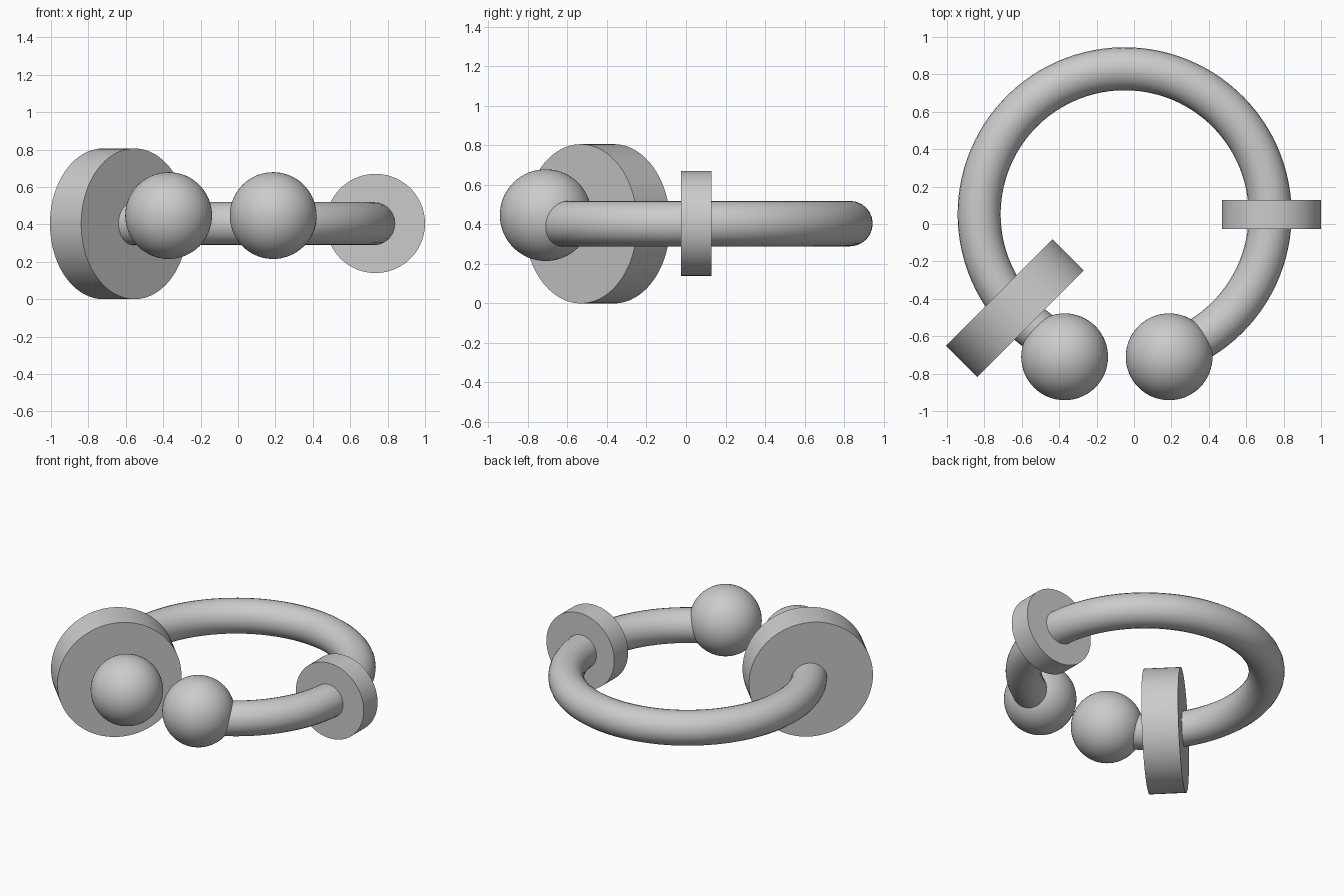
import bpy
from math import radians, cos, sin

if "Cube" in bpy.data.objects:
    bpy.data.objects.remove(bpy.data.objects["Cube"])

CX, CY, CZ = -0.05, 0.052, 0.404      # ring centre
MAJOR, TUBE = 0.778, 0.115            # ring radius and tube radius
START, END = -72, 247                 # open arc in degrees, gap at the front


def finish(name):
    obj = bpy.context.object
    obj.name = obj.data.name = name
    bpy.ops.object.shade_smooth_by_angle(angle=radians(35))
    return obj


def ball(name, x, y, z, r):
    bpy.ops.mesh.primitive_uv_sphere_add(segments=64, ring_count=32, radius=r, location=(x, y, z))
    return finish(name)


def disc(name, x, y, z, r, thickness, turn):
    # upright disc, axis along y and then turned about z
    bpy.ops.mesh.primitive_cylinder_add(vertices=96, radius=r, depth=thickness,
                                        location=(x, y, z),
                                        rotation=(radians(90), 0, radians(turn)))
    return finish(name)


# Open ring swept along an arc
curve = bpy.data.curves.new("open_ring", 'CURVE')
curve.dimensions = '3D'
curve.bevel_depth = TUBE
curve.bevel_resolution = 10
curve.use_fill_caps = True
steps = 96
spline = curve.splines.new('POLY')
spline.points.add(steps)
for i, p in enumerate(spline.points):
    a = radians(START + (END - START) * i / steps)
    p.co = (CX + MAJOR * cos(a), CY + MAJOR * sin(a), CZ, 1)
ring = bpy.data.objects.new("open_ring", curve)
bpy.context.collection.objects.link(ring)
bpy.context.view_layer.objects.active = ring
ring.select_set(True)
bpy.ops.object.convert(target='MESH')
finish("open_ring")

# Balls capping both ends of the ring
ball("left_end_ball", -0.371, -0.71, 0.447, 0.232)
ball("right_end_ball", 0.188, -0.71, 0.447, 0.232)

# Discs threaded on the ring
disc("small_disc", 0.735, 0.052, 0.405, 0.265, 0.155, 0)
disc("large_disc", -0.637, -0.449, 0.403, 0.403, 0.236, 45)
